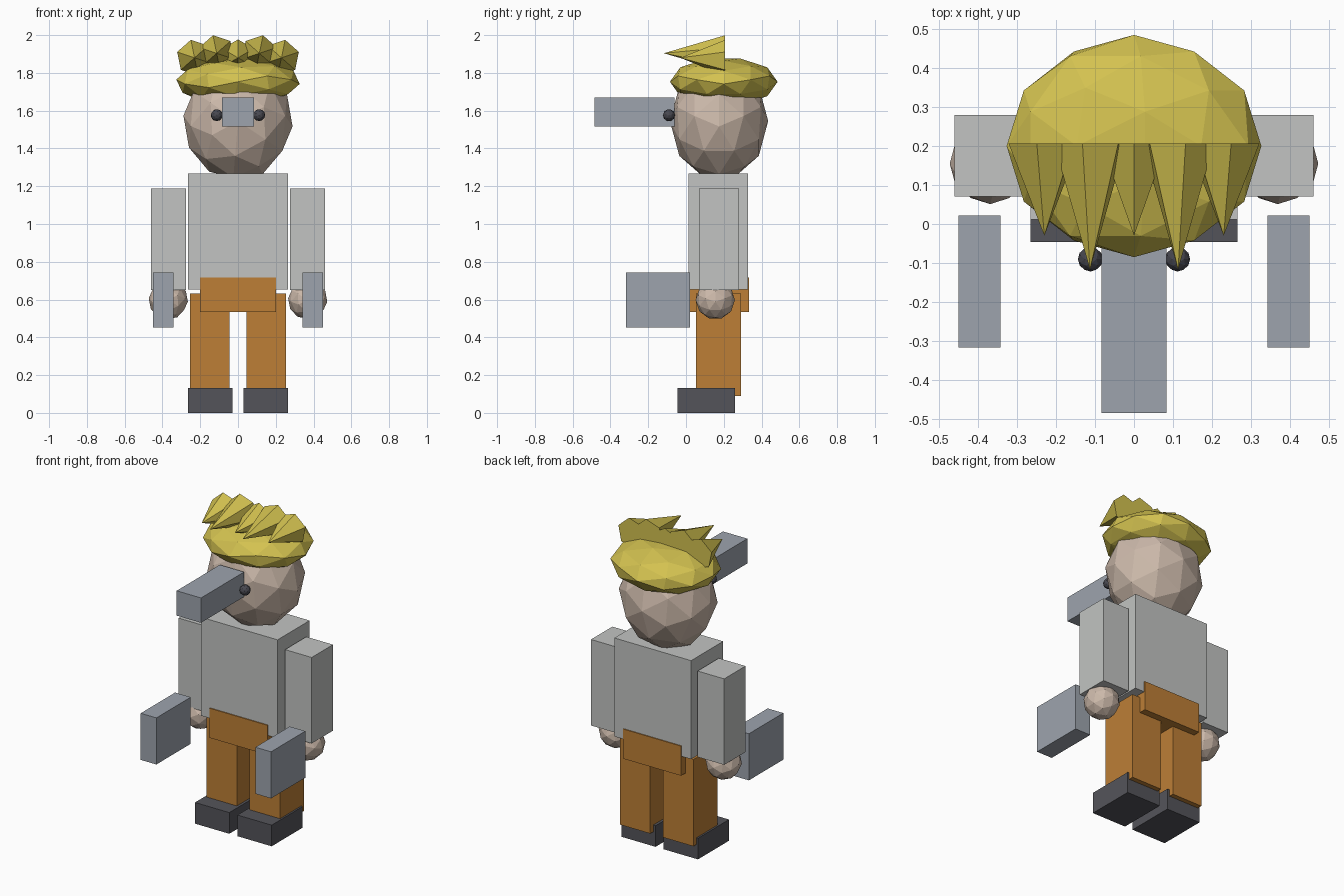
import bpy, bmesh, math
from mathutils import Matrix, Vector

cube = bpy.data.objects.get("Cube")
if cube:
    bpy.data.objects.remove(cube, do_unlink=True)


def material(name, rgb):
    """Flat colour from display values 0-255, stored as linear."""
    col = [((c / 255 + 0.055) / 1.055) ** 2.4 for c in rgb] + [1.0]
    mat = bpy.data.materials.new(name)
    mat.use_nodes = True
    mat.diffuse_color = col
    mat.node_tree.nodes["Principled BSDF"].inputs["Base Color"].default_value = col
    return mat


skin = material("skin", (204, 185, 170))
hair = material("hair_yellow", (211, 194, 80))
shirt = material("shirt_grey", (194, 196, 194))
trousers = material("trousers_orange", (189, 127, 54))
shoe = material("shoe_dark", (84, 84, 90))
block = material("block_blue_grey", (157, 164, 174))
eye = material("eye_dark", (72, 72, 80))


def finish(name, bm, mat):
    mesh = bpy.data.meshes.new(name)
    bm.to_mesh(mesh)
    bm.free()
    mesh.materials.append(mat)
    obj = bpy.data.objects.new(name, mesh)
    bpy.context.collection.objects.link(obj)


def box(name, mat, xs, ys, zs):
    lo, hi = Vector((xs[0], ys[0], zs[0])), Vector((xs[1], ys[1], zs[1]))
    bm = bmesh.new()
    size = Matrix.Diagonal((*(hi - lo), 1))
    bmesh.ops.create_cube(bm, size=1, matrix=Matrix.Translation((lo + hi) / 2) @ size)
    finish(name, bm, mat)


def ball(name, mat, centre, radii):
    """Faceted ball with an edge, not a corner, at its top."""
    bm = bmesh.new()
    turn = Matrix.Rotation(math.atan(2 / (1 + math.sqrt(5))), 4, 'Y')
    place = Matrix.Translation(centre) @ Matrix.Diagonal((*radii, 1))
    bmesh.ops.create_icosphere(bm, subdivisions=2, radius=1, matrix=place @ turn)
    finish(name, bm, mat)


def spike(name, x, z, tip_y, tilt):
    """Six-sided hair spike pointing forward from a shared back plane."""
    back = 0.207
    turn = Matrix.Rotation(math.pi / 2, 4, 'X') @ Matrix.Rotation(tilt, 4, 'Z')
    bm = bmesh.new()
    bmesh.ops.create_cone(bm, cap_ends=True, segments=6, radius1=0.097, radius2=0,
                          depth=back - tip_y,
                          matrix=Matrix.Translation((x, (back + tip_y) / 2, z)) @ turn)
    finish(name, bm, hair)


# Head, hair and nose
ball("head", skin, (0, 0.175, 1.545), (0.29, 0.26, 0.315))
ball("hair_cap", hair, (0, 0.2, 1.753), (0.328, 0.285, 0.13))
box("nose", block, (-0.084, 0.084), (-0.485, -0.06), (1.515, 1.67))
spike("hair_spike_middle", 0, 1.88, -0.03, 0)

# Body
box("torso", shirt, (-0.265, 0.265), (0.012, 0.328), (0.652, 1.267))
box("hip_block", trousers, (-0.2, 0.2), (0.006, 0.334), (0.533, 0.718))

# Paired parts
for side, s in (("left", 1), ("right", -1)):
    def pair(a, b):
        return sorted((s * a, s * b))

    box(side + "_arm", shirt, pair(0.276, 0.46), (0.07, 0.28), (0.65, 1.187))
    ball(side + "_hand", skin, (s * 0.369, 0.155, 0.598), (0.104, 0.104, 0.104))
    box(side + "_held_block", block, pair(0.342, 0.45), (-0.317, 0.022), (0.452, 0.743))
    box(side + "_leg", trousers, pair(0.044, 0.254), (0.052, 0.29), (0.09, 0.632))
    box(side + "_shoe", shoe, pair(0.028, 0.265), (-0.046, 0.26), (0, 0.132))
    ball(side + "_eye", eye, (s * 0.112, -0.09, 1.576), (0.032, 0.032, 0.032))
    spike(side + "_hair_spike_inner", s * 0.113, 1.904, -0.117, -s * 0.2)
    spike(side + "_hair_spike_outer", s * 0.23, 1.88, -0.03, -s * 0.2)
